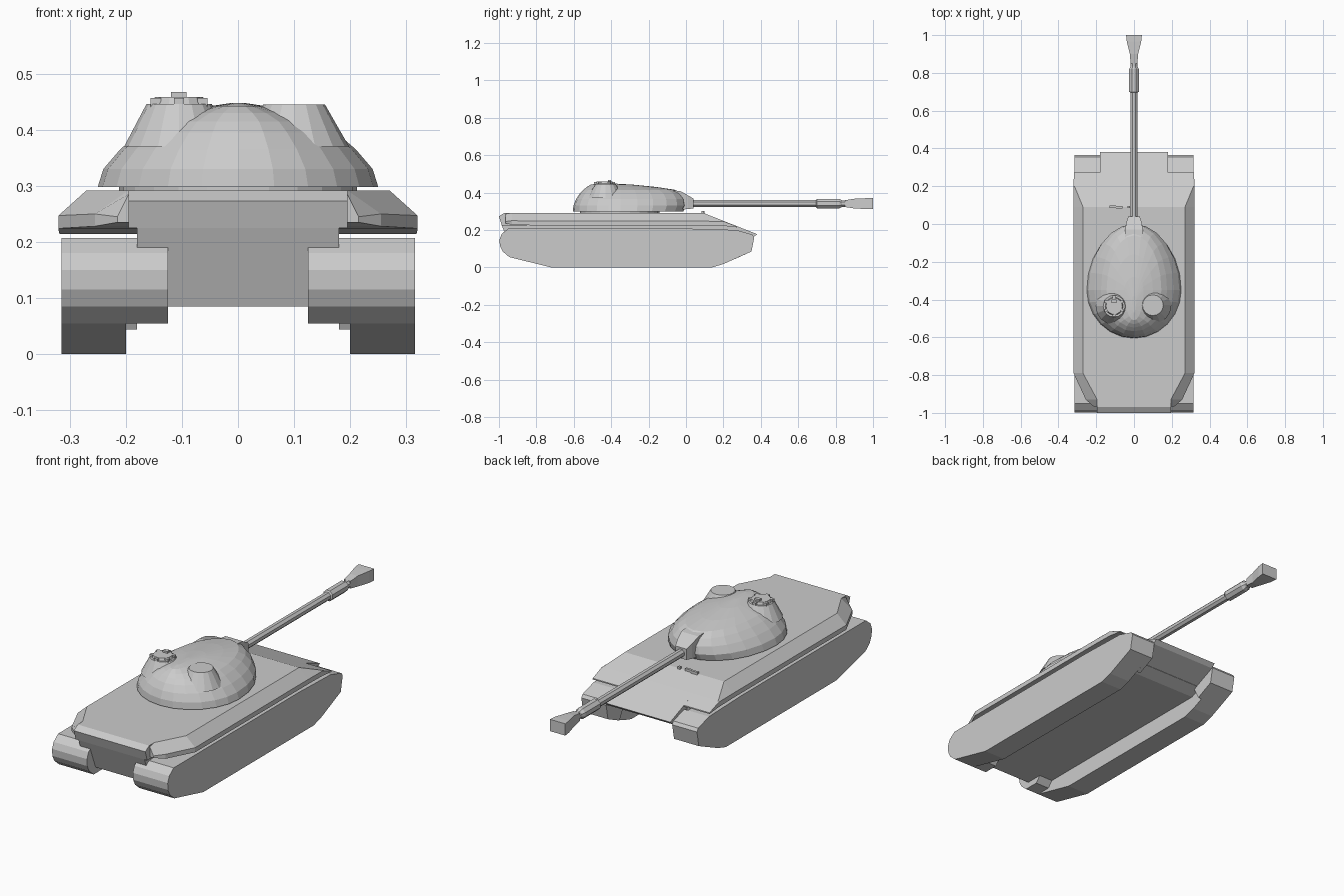
import bpy, bmesh, math
from mathutils import Matrix

if "Cube" in bpy.data.objects:
    bpy.data.objects.remove(bpy.data.objects["Cube"])


def finish(name, bm):
    bmesh.ops.recalc_face_normals(bm, faces=bm.faces)
    me = bpy.data.meshes.new(name)
    bm.to_mesh(me)
    bm.free()
    ob = bpy.data.objects.new(name, me)
    bpy.context.collection.objects.link(ob)
    return ob


def loft(name, rings):
    """Skin a list of equal-length closed rings and cap both ends."""
    bm = bmesh.new()
    vs = [[bm.verts.new(p) for p in r] for r in rings]
    n = len(vs[0])
    for a, b in zip(vs, vs[1:]):
        for i in range(n):
            j = (i + 1) % n
            bm.faces.new((a[i], a[j], b[j], b[i]))
    bm.faces.new(vs[0])
    bm.faces.new(vs[-1])
    return finish(name, bm)


def prism(name, profile, x0, x1):
    return loft(name, [[(x, y, z) for y, z in profile] for x in (x0, x1)])


def box(name, x0, x1, y0, y1, z0, z1):
    return prism(name, [(y0, z0), (y1, z0), (y1, z1), (y0, z1)], x0, x1)


def rect_loft(name, sections):
    """Sections are (y, half width, bottom z, top z)."""
    return loft(name, [[(-w, y, a), (w, y, a), (w, y, b), (-w, y, b)]
                       for y, w, a, b in sections])


def cone(name, x, y, z0, z1, r0, r1, n=16):
    bm = bmesh.new()
    bmesh.ops.create_cone(bm, cap_ends=True, segments=n, radius1=r0, radius2=r1,
                          depth=z1 - z0,
                          matrix=Matrix.Translation((x, y, (z0 + z1) / 2)))
    return finish(name, bm)


# Tracks with wide end drums
track = [(-.72, 0), (.14, 0), (.20, .018), (.35, .085), (.365, .16), (.355, .175),
         (.27, .2), (.02, .207), (-.95, .207), (-.985, .18), (-.997, .15),
         (-.995, .115), (-.98, .085), (-.945, .055)]
rear_drum = [(-.87, .055), (-.84, .09), (-.84, .18), (-.87, .207), (-.95, .207),
             (-.985, .18), (-.997, .15), (-.995, .115), (-.98, .085), (-.945, .055)]
front_drum = [(.26, .044), (.35, .085), (.365, .16), (.355, .175), (.27, .2), (.22, .12)]
for s, side in ((1, "right"), (-1, "left")):
    prism("track_" + side, track, s * .2, s * .315)
    prism("rear_drum_" + side, rear_drum, s * .125, s * .2)
    prism("front_drum_" + side, front_drum, s * .18, s * .2)

# Central hull and wide belly
prism("hull_core", [(-.97, .292), (.09, .292), (.38, .178), (.36, .16), (.19, .085),
                    (-.93, .085), (-.985, .225), (-1, .273)], -.18, .18)
prism("rear_plate", [(-.97, .292), (-.85, .292), (-.85, .225), (-.985, .225),
                     (-1, .273)], -.195, .195)
prism("belly", [(-.86, .085), (.19, .085), (.25, .11), (.25, .2), (-.86, .2)], -.2, .2)

# Upper hull: (y, top half width, top z, outer half width, edge z, bottom z)
upper = [(-.965, .195, .285, .215, .245, .235), (-.93, .195, .292, .255, .25, .228),
         (-.79, .27, .292, .32, .247, .224), (.09, .27, .292, .32, .247, .224),
         (.20, .315, .249, .32, .246, .222), (.272, .317, .220, .318, .2195, .214)]
loft("upper_hull", [[(-o, y, b), (o, y, b), (o, y, e), (t, y, zt), (-t, y, zt), (-o, y, e)]
                    for y, t, zt, o, e, b in upper])

# Vision blocks at the top of the glacis
for x0, x1, y in ((-.13, -.095, .092), (-.095, -.06, .088), (-.035, -.022, .09)):
    box("vision_block", x0, x1, y - .006, y + .006, .285, .302)

# Turret ring and egg-shaped turret: (z, half width, rear y, front y)
cone("turret_ring", 0, -.355, .285, .302, .212, .212, 24)
levels = [(.298, .25, -.605, -.015), (.33, .24, -.602, 0), (.365, .21, -.588, -.005),
          (.395, .175, -.568, -.025), (.415, .145, -.548, -.06),
          (.43, .10, -.53, -.16), (.442, .05, -.51, -.28), (.448, .01, -.47, -.38)]
rings = []
for z, w, rear, front in levels:
    mid = min(-.35, front - .03)
    ring = []
    for i in range(24):
        a = 2 * math.pi * i / 24
        c = math.cos(a)
        ring.append((w * math.sin(a), mid + c * ((front - mid) if c > 0 else (mid - rear)), z))
    rings.append(ring)
loft("turret", rings)

# Hatch mounds, commander's cupola and periscope
cone("hatch_mound", .1, -.43, .37, .445, .098, .055)
cone("cupola_mound", -.105, -.435, .37, .446, .098, .058)
cone("cupola_lid", -.105, -.435, .445, .458, .048, .043)
for i in range(6):
    a = math.pi * (i / 3 + 1 / 6)
    x, y = -.105 + .048 * math.cos(a), -.435 + .048 * math.sin(a)
    box("cupola_block", x - .009, x + .009, y - .008, y + .008, .44, .457)
box("periscope", -.119, -.092, -.418, -.4, .455, .467)

# Mantlet, barrel and muzzle brake
rect_loft("mantlet", [(-.1, .05, .31, .415), (-.03, .047, .308, .408),
                      (.01, .04, .312, .385), (.04, .03, .315, .368)])
GUN_Z = .341
gun = [(-.05, .019), (.695, .019), (.7, .026), (.82, .026), (.835, .018), (.9, .018)]
loft("barrel", [[(r * 1.06 * math.cos(math.pi * (i + .5) / 4), y,
                  GUN_Z + r * 1.06 * math.sin(math.pi * (i + .5) / 4))
                 for i in range(8)] for y, r in gun])
rect_loft("muzzle_brake", [(.85, .018, .323, .359), (.9, .022, .315, .367),
                           (.965, .038, .312, .37), (1, .042, .312, .37)])
